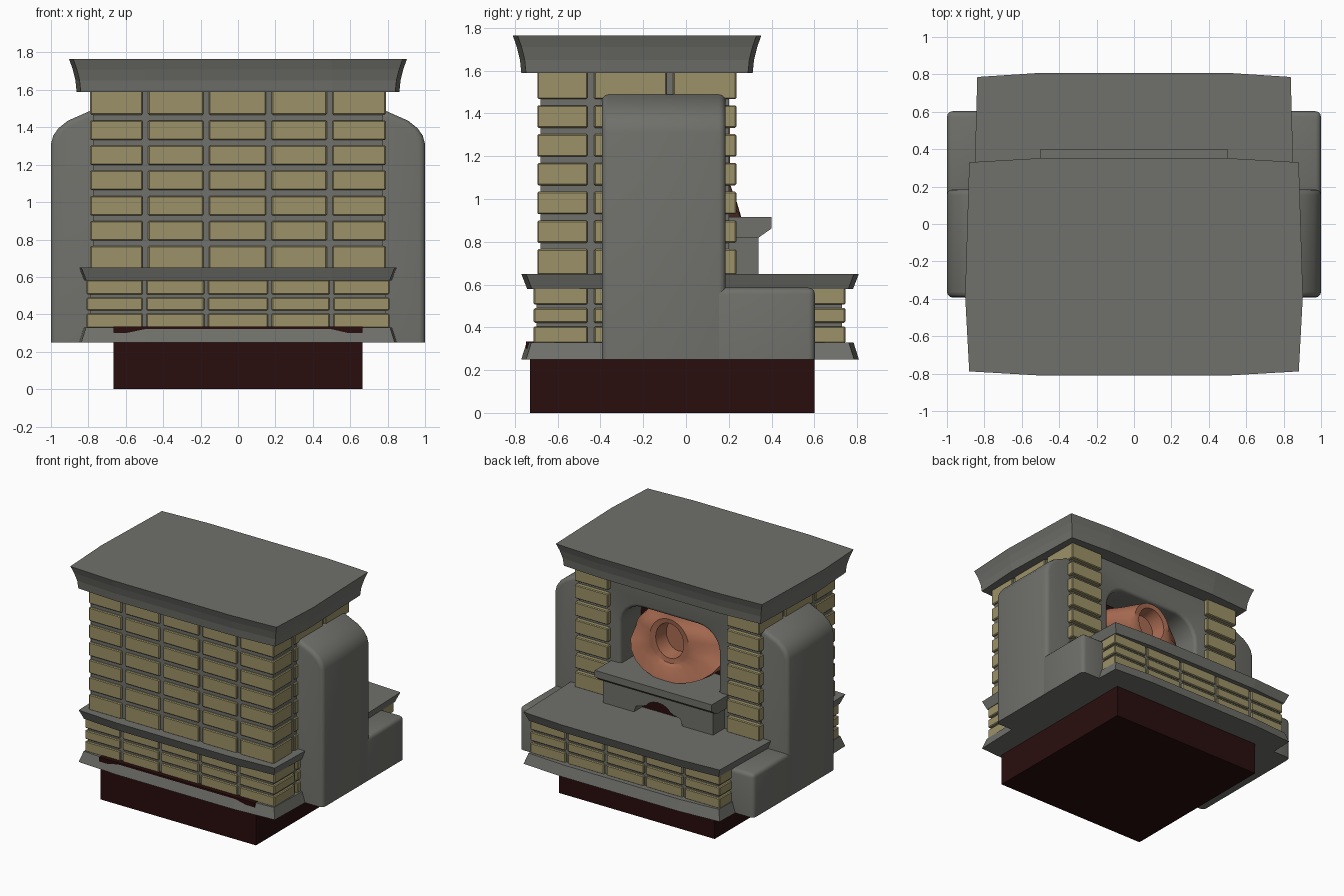
import bpy, bmesh, math

if "Cube" in bpy.data.objects:
    bpy.data.objects.remove(bpy.data.objects["Cube"])


def mat(name, col):
    m = bpy.data.materials.new(name)
    m.diffuse_color = (*col, 1)
    m.use_nodes = True
    m.node_tree.nodes["Principled BSDF"].inputs["Base Color"].default_value = m.diffuse_color
    return m


STONE = mat("grey stone", (0.16, 0.16, 0.145))
BRICK = mat("olive brick", (0.33, 0.285, 0.135))
DARK = mat("dark red", (0.022, 0.004, 0.004))
CLAY = mat("terracotta", (0.40, 0.15, 0.085))


def finish(bm, name, material, smooth=False):
    bmesh.ops.recalc_face_normals(bm, faces=bm.faces)
    me = bpy.data.meshes.new(name)
    bm.to_mesh(me)
    bm.free()
    me.materials.append(material)
    ob = bpy.data.objects.new(name, me)
    bpy.context.collection.objects.link(ob)
    if smooth:
        bpy.ops.object.select_all(action='DESELECT')
        ob.select_set(True)
        bpy.context.view_layer.objects.active = ob
        bpy.ops.object.shade_smooth_by_angle(angle=math.radians(40))
    return ob


def prism(bm, pts, axis, a, b):
    """Extrude a 2D outline along x or y; outline is (other axis, z)."""
    def v(p, t):
        return (t, p[0], p[1]) if axis == 'x' else (p[0], t, p[1])
    lo = [bm.verts.new(v(p, a)) for p in pts]
    hi = [bm.verts.new(v(p, b)) for p in pts]
    bm.faces.new(lo)
    bm.faces.new(hi)
    n = len(pts)
    for i in range(n):
        bm.faces.new((lo[i], lo[(i + 1) % n], hi[(i + 1) % n], hi[i]))


def box(bm, x, y, z):
    prism(bm, [(x[0], z[0]), (x[1], z[0]), (x[1], z[1]), (x[0], z[1])], 'y', *y)


def bevel(bm, width, seg, rule=lambda a, b: True):
    bm.normal_update()
    bmesh.ops.recalc_face_normals(bm, faces=bm.faces)
    es = [e for e in bm.edges if len(e.link_faces) == 2
          and e.calc_face_angle(0) > 0.6 and rule(*[v.co for v in e.verts])]
    bmesh.ops.bevel(bm, geom=es, offset=width, segments=seg, profile=0.5, affect='EDGES')


def rings_to_mesh(bm, rings, cap0=True, cap1=True):
    vs = [[bm.verts.new(p) for p in r] for r in rings]
    n = len(vs[0])
    for r, s in zip(vs, vs[1:]):
        for i in range(n):
            bm.faces.new((r[i], r[(i + 1) % n], s[(i + 1) % n], s[i]))
    if cap0:
        bm.faces.new(vs[0])
    if cap1:
        bm.faces.new(vs[-1])


def simple_box(name, material, x, y, z):
    bm = bmesh.new()
    box(bm, x, y, z)
    return finish(bm, name, material)


def slab(name, hx, y0, y1, ym, levels):
    """Stone course whose sides bow slightly outward; levels are (z, inset)."""
    rings = []
    for z, d in levels:
        c, a, b = hx - d, y0 + d, y1 - d
        k = 0.022
        rings.append([(x, y, z) for x, y in (
            (-c + k, a + k), (-0.5, a), (0.5, a), (c - k, a + k), (c, ym),
            (c - k, b - k), (0.5, b), (-0.5, b), (-c + k, b - k), (-c, ym))])
    bm = bmesh.new()
    rings_to_mesh(bm, rings)
    return finish(bm, name, STONE)


def bricks(name, xs, ys, zs, skip=lambda i, j: False):
    """Outer cells of a brick grid."""
    bm = bmesh.new()
    for i, x in enumerate(xs):
        for j, y in enumerate(ys):
            if (0 < i < len(xs) - 1 and 0 < j < len(ys) - 1) or skip(i, j):
                continue
            for z in zs:
                box(bm, x, y, z)
    bevel(bm, 0.006, 1)
    return finish(bm, name, BRICK)


# Foundation and stone courses
simple_box("foundation", DARK, (-0.665, 0.665), (-0.73, 0.60), (0, 0.325))
simple_box("foundation_rim", DARK, (-0.665, 0.665), (-0.748, -0.70), (0.30, 0.334))
slab("plinth", 0.86, -0.77, 0.808, 0.0, [(0.25, 0), (0.33, 0.025)])
slab("hearth_slab", 0.86, -0.77, 0.808, 0.0, [(0.58, 0.027), (0.65, 0)])
slab("top_slab", 0.903, -0.81, 0.352, -0.38,
     [(1.59, 0.04), (1.65, 0.034), (1.71, 0.019), (1.765, 0)])

# Lower brick course
simple_box("lower_mortar", STONE, (-0.79, 0.79), (-0.70, 0.73), (0.30, 0.60))
xs = [(-0.81, -0.51), (-0.49, -0.18), (-0.16, 0.16), (0.18, 0.49), (0.51, 0.81)]
bricks("lower_bricks", xs,
       [(-0.712, -0.46), (-0.43, -0.09), (-0.06, 0.28), (0.31, 0.745)],
       [(0.325, 0.405), (0.421, 0.49), (0.506, 0.585)])

# Upper brick wall, open in the middle of the hearth side
xs = [(-0.79, -0.51), (-0.48, -0.185), (-0.155, 0.15), (0.18, 0.475), (0.505, 0.79)]
rows = [(0.645 + 0.1345 * k + (0.015 if k else 0), 0.765 + 0.1345 * k) for k in range(7)]
rows[-1] = (rows[-1][0], 1.595)
bricks("upper_bricks", xs, [(-0.695, -0.46), (-0.43, -0.09), (-0.06, 0.235)], rows,
       skip=lambda i, j: j == 2 and 0 < i < 4)
simple_box("upper_mortar", STONE, (-0.775, 0.775), (-0.68, -0.05), (0.60, 1.62))

# Niche wall with rounded opening
arch = [(0.42, 0.60)]
for s in (1, -1):
    for k in range(7):
        t = math.pi / 2 * (k if s == 1 else 6 - k) / 6
        arch.append((s * (0.24 + 0.18 * math.cos(t)), 1.21 + 0.18 * math.sin(t)))
arch.append((-0.42, 0.60))
bm = bmesh.new()
prism(bm, [(-0.775, 0.60), (-0.775, 1.62), (0.775, 1.62), (0.775, 0.60)] + arch, 'y', -0.06, 0.20)
bmesh.ops.recalc_face_normals(bm, faces=bm.faces)
rim = [e for e in bm.edges if all(v.co.y > 0.19 and abs(v.co.x) < 0.45 for v in e.verts)
       and e.verts[0].co.z + e.verts[1].co.z > 1.3]
bmesh.ops.bevel(bm, geom=rim, offset=0.025, segments=3, profile=0.5, affect='EDGES')
finish(bm, "niche_wall", STONE, True)

# Dark lining at the back of the niche
bm = bmesh.new()
prism(bm, [(x * 0.99, z) for x, z in arch], 'y', -0.06, -0.042)
finish(bm, "niche_lining", DARK)

# Clay hood with round mouth and a lip resting on the shelf
N = 24


def ring(rx, up, down, cz, y, lip=0.0):
    out = []
    for k in range(N):
        t = math.tau * k / N
        s = math.sin(t)
        out.append((rx * math.cos(t), y + lip * max(0, -s) ** 0.7,
                    cz + (up if s > 0 else down) * s))
    return out


bm = bmesh.new()
rings_to_mesh(bm, [ring(0.41, 0.22, 0.25, 1.15, -0.04, 0.20),
                   ring(0.40, 0.21, 0.24, 1.15, 0.04, 0.22),
                   ring(0.30, 0.19, 0.16, 1.17, 0.12, 0.11),
                   ring(0.20, 0.18, 0.16, 1.19, 0.18, 0.03),
                   ring(0.165, 0.17, 0.17, 1.20, 0.205),
                   ring(0.12, 0.135, 0.135, 1.20, 0.20),
                   ring(0.105, 0.12, 0.12, 1.20, 0.09)])
finish(bm, "clay_hood", CLAY, True)

# Shelf block with a small arched fire hole
bm = bmesh.new()
hole = [(0.21, 0.64), (0.19, 0.70), (0.13, 0.715)]
hole += [(0.11 * math.cos(math.pi * k / 8), 0.70 + 0.075 * math.sin(math.pi * k / 8)) for k in range(1, 8)]
hole += [(-0.13, 0.715), (-0.19, 0.70), (-0.21, 0.64)]
prism(bm, [(-0.47, 0.64), (-0.47, 0.84), (0.47, 0.84), (0.47, 0.64)] + hole, 'y', 0.15, 0.34)
finish(bm, "shelf_block", STONE)
simple_box("fire_hole", DARK, (-0.25, 0.25), (0.15, 0.24), (0.62, 0.80))
bm = bmesh.new()
prism(bm, [(-0.04, 0.82), (0.34, 0.82), (0.40, 0.862), (0.40, 0.915), (-0.04, 0.915)], 'x', -0.415, 0.415)
for s in (1, -1):
    prism(bm, [(0.19, 0.82), (0.34, 0.82), (0.40, 0.862), (0.40, 0.915), (0.19, 0.915)],
          'x', s * 0.415, s * 0.50)
finish(bm, "shelf", STONE)

# Side buttresses: tall rounded pier and low step
for s, side in ((1, "right"), (-1, "left")):
    prof = [(0.70, 0.25), (1.0, 0.25), (1.0, 1.31), (0.988, 1.355), (0.96, 1.395),
            (0.91, 1.435), (0.79, 1.488), (0.70, 1.495)]
    bm = bmesh.new()
    prism(bm, [(s * x, z) for x, z in prof], 'y', -0.393, 0.185)
    bmesh.ops.recalc_face_normals(bm, faces=bm.faces)
    es = [e for e in bm.edges if abs(e.verts[0].co.y - e.verts[1].co.y) < 0.01
          and all(abs(v.co.x) > 0.75 or v.co.z > 1.4 for v in e.verts)]
    bmesh.ops.bevel(bm, geom=es, offset=0.03, segments=3, profile=0.5, affect='EDGES')
    finish(bm, side + "_pier", STONE, True)
    bm = bmesh.new()
    box(bm, sorted((s * 0.70, s * 1.0)), (0.10, 0.603), (0.25, 0.585))
    bevel(bm, 0.03, 3, lambda a, b: max(a.z, b.z) > 0.3)
    finish(bm, side + "_step", STONE, True)
